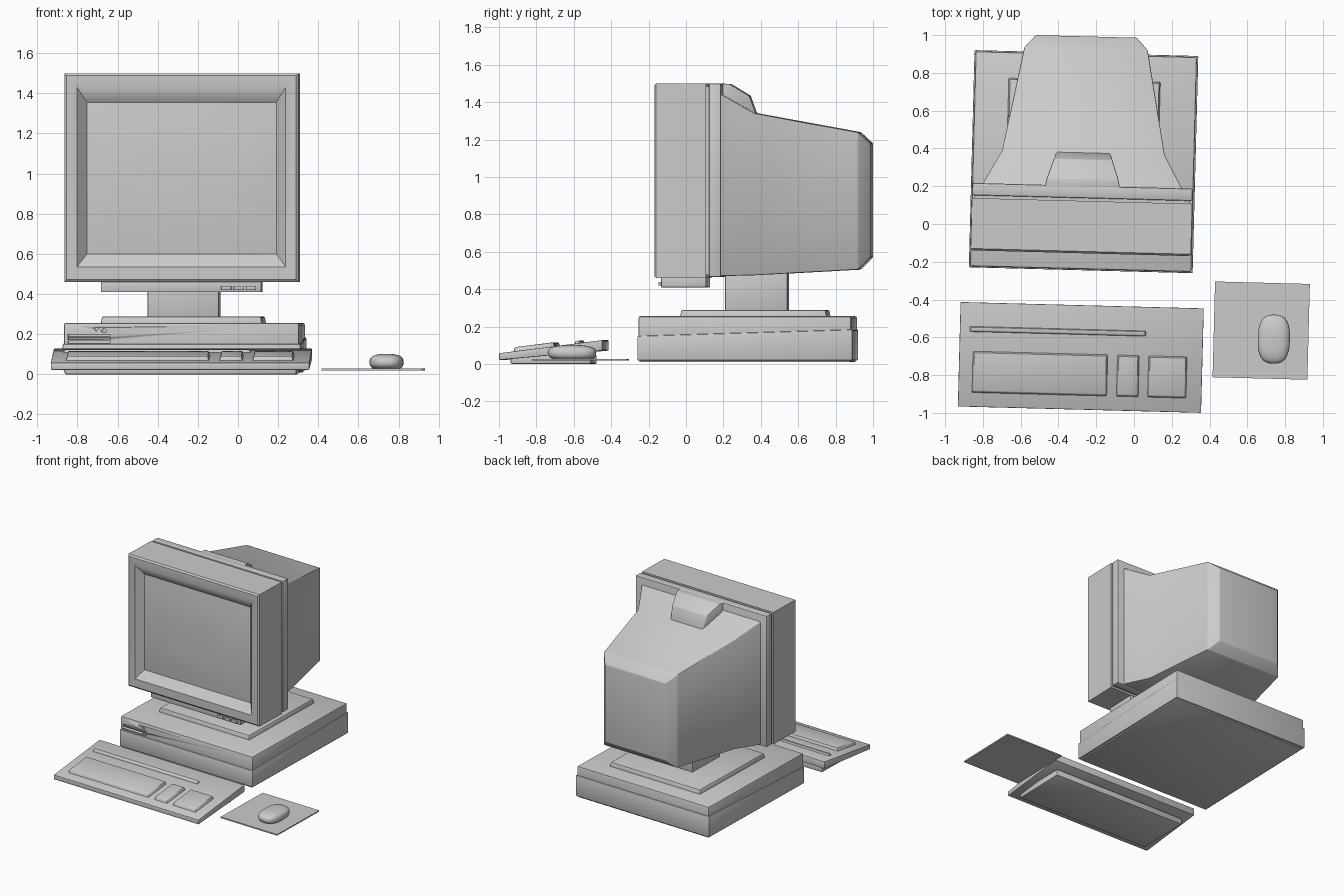
import bpy
import bmesh
from math import radians, copysign

cube = bpy.data.objects.get("Cube")
if cube:
    bpy.data.objects.remove(cube)

TURN = radians(-1.5)   # the whole desk set is turned slightly
CX = -0.278            # centre line of the computer

grey = bpy.data.materials.new("plain_grey")
grey.use_nodes = True
grey.diffuse_color = (0.6, 0.6, 0.6, 1)
grey.node_tree.nodes["Principled BSDF"].inputs["Base Color"].default_value = (0.6, 0.6, 0.6, 1)


def finish(name, bm, bevel=0, angle=35):
    """Turn a bmesh into a shaded object."""
    bmesh.ops.recalc_face_normals(bm, faces=bm.faces)
    if bevel:
        edges = [e for e in bm.edges if len(e.link_faces) == 2 and e.calc_face_angle(0) > 0.5]
        bmesh.ops.bevel(bm, geom=edges, offset=bevel, segments=2, profile=0.5, affect='EDGES')
    mesh = bpy.data.meshes.new(name)
    bm.to_mesh(mesh)
    bm.free()
    obj = bpy.data.objects.new(name, mesh)
    bpy.context.collection.objects.link(obj)
    mesh.materials.append(grey)
    obj.rotation_euler.z = TURN
    bpy.ops.object.select_all(action='DESELECT')
    obj.select_set(True)
    bpy.context.view_layer.objects.active = obj
    bpy.ops.object.shade_smooth_by_angle(angle=radians(angle))
    return obj


def loft(name, rings, bevel=0, cx=CX, angle=35):
    """Join rectangles (y, half width, low z, high z) from front to back."""
    bm = bmesh.new()
    loops = []
    for y, w, low, high in rings:
        corners = ((-w, low), (w, low), (w, high), (-w, high))
        loops.append([bm.verts.new((cx + x, y, z)) for x, z in corners])
    for a, b in zip(loops, loops[1:]):
        for i in range(4):
            j = (i + 1) % 4
            bm.faces.new((a[i], a[j], b[j], b[i]))
    bm.faces.new(loops[0])
    bm.faces.new(loops[-1])
    return finish(name, bm, bevel, angle)


def add_box(bm, x, y, z, slope=0, inset=0):
    """Add a box; z can rise with y, and the top can be drawn in."""
    corners = []
    for top in (0, 1):
        d = inset * top
        for px, py in ((x[0] + d, y[0] + d), (x[1] - d, y[0] + d),
                       (x[1] - d, y[1] - d), (x[0] + d, y[1] - d)):
            corners.append(bm.verts.new((px, py, z[top] + slope * (py - y[0]))))
    bm.faces.new(corners[:4])
    bm.faces.new(corners[4:])
    for i in range(4):
        j = (i + 1) % 4
        bm.faces.new((corners[i], corners[j], corners[j + 4], corners[i + 4]))


def box(name, x, y, z, bevel=0, slope=0, inset=0):
    bm = bmesh.new()
    add_box(bm, x, y, z, slope, inset)
    return finish(name, bm, bevel)


# Monitor: bezel with recessed, bulging screen
loft("monitor_bezel", [
    (-0.137, 0.2, 0.86, 1.1), (-0.131, 0.36, 0.71, 1.25), (-0.11, 0.472, 0.6, 1.355),
    (-0.162, 0.52, 0.535, 1.43), (-0.162, 0.572, 0.472, 1.488),
    (-0.152, 0.583, 0.46, 1.5), (0.115, 0.583, 0.46, 1.5)])
loft("monitor_seam", [(0.1, 0.57, 0.475, 1.485), (0.15, 0.57, 0.475, 1.485)])
loft("monitor_flange", [(0.13, 0.583, 0.465, 1.5), (0.195, 0.583, 0.465, 1.5)], 0.008)

# Monitor: tapered rear housing and the hump on top
loft("rear_housing", [
    (0.18, 0.535, 0.47, 1.45), (0.37, 0.43, 0.475, 1.34),
    (0.92, 0.327, 0.505, 1.24), (0.986, 0.268, 0.57, 1.18)], 0.006)
loft("housing_hump", [
    (0.18, 0.2, 1.3, 1.498), (0.23, 0.19, 1.3, 1.498),
    (0.335, 0.155, 1.3, 1.435), (0.37, 0.14, 1.3, 1.34)], 0.006)

# Control box under the bezel with its buttons
box("control_box", (-0.68, 0.12), (-0.13, 0.11), (0.41, 0.47), 0.004)
for i in range(3):
    x = -0.08 + i * 0.062
    box("control_button", (x, x + 0.05), (-0.145, -0.12), (0.42, 0.44), 0.003)

# Stand
box("stand_neck", (CX - 0.178, CX + 0.178), (0.205, 0.54), (0.27, 0.52), 0.01)
box("stand_plate", (-0.685, 0.122), (-0.03, 0.757), (0.245, 0.288), 0.006, 0, 0.008)

# Case: lower tray and upper cover, parted by a rising seam
box("case_bottom", (-0.855, 0.304), (-0.24, 0.885), (0.01, 0.05), 0.004)
bm = bmesh.new()
add_box(bm, (-0.868, 0.317), (-0.252, 0.898), (0.02, 0.15))
for v in bm.verts:
    if v.co.z > 0.1:
        v.co.z += 0.03 * (v.co.y + 0.252)
finish("case_lower", bm, 0.006)
cover = box("case_cover", (-0.862, 0.31), (-0.246, 0.892), (0.1, 0.256), 0.01)

# Vent slots and two triangular marks cut into the cover
bm = bmesh.new()
for z in (0.157, 0.174, 0.191):
    add_box(bm, (-0.84, -0.63), (-0.3, -0.234), (z, z + 0.008))
for x, up in ((-0.7, -1), (-0.66, 1)):
    shape = [(x - 0.012, 0.222 - 0.01 * up), (x + 0.012, 0.222 - 0.01 * up), (x, 0.222 + 0.01 * up)]
    front = [bm.verts.new((px, -0.3, pz)) for px, pz in shape]
    back = [bm.verts.new((px, -0.234, pz)) for px, pz in shape]
    bm.faces.new(front)
    bm.faces.new(back)
    for i in range(3):
        j = (i + 1) % 3
        bm.faces.new((front[i], front[j], back[j], back[i]))
cutter = finish("vent_cutter", bm)
cutter.hide_render = True
cutter.hide_viewport = True
cut = cover.modifiers.new("vents", 'BOOLEAN')
cut.operation = 'DIFFERENCE'
cut.object = cutter

# Keyboard: sloping slab, under tray, key blocks and long strip
SLOPE = 0.127


def deck(y):
    return 0.058 + SLOPE * (y + 0.99)


bm = bmesh.new()
add_box(bm, (-0.907, 0.381), (-0.99, -0.437), (0.022, 0.058), SLOPE)
for v in bm.verts:
    if v.co.y > -0.7 and v.co.z < 0.1:
        v.co.z -= 0.02
finish("keyboard_slab", bm, 0.004)
box("keyboard_tray", (-0.84, 0.315), (-0.93, -0.5), (0, 0.05), 0.008)
for name, x0, x1 in (("main_keys", -0.84, -0.115), ("arrow_keys", -0.075, 0.052),
                     ("number_keys", 0.09, 0.305)):
    z = deck(-0.92)
    box(name, (x0, x1), (-0.92, -0.69), (z - 0.02, z + 0.022), 0.006, SLOPE, 0.012)
z = deck(-0.595)
box("function_strip", (-0.856, 0.08), (-0.595, -0.562), (z - 0.01, z + 0.014), 0.004, SLOPE, 0.006)

# Mouse pad and rounded mouse
box("mouse_pad", (0.437, 0.939), (-0.8, -0.293), (0.018, 0.028))
bm = bmesh.new()
bmesh.ops.create_uvsphere(bm, u_segments=32, v_segments=16, radius=1)
for v in bm.verts:
    x, y, z = (copysign(abs(c) ** 0.75, c) for c in v.co)
    v.co = (0.756 + 0.085 * x, -0.59 + 0.13 * y, 0.06 + 0.042 * z)
    v.co.z = max(v.co.z, 0.024)
finish("mouse", bm, 0, 50)
